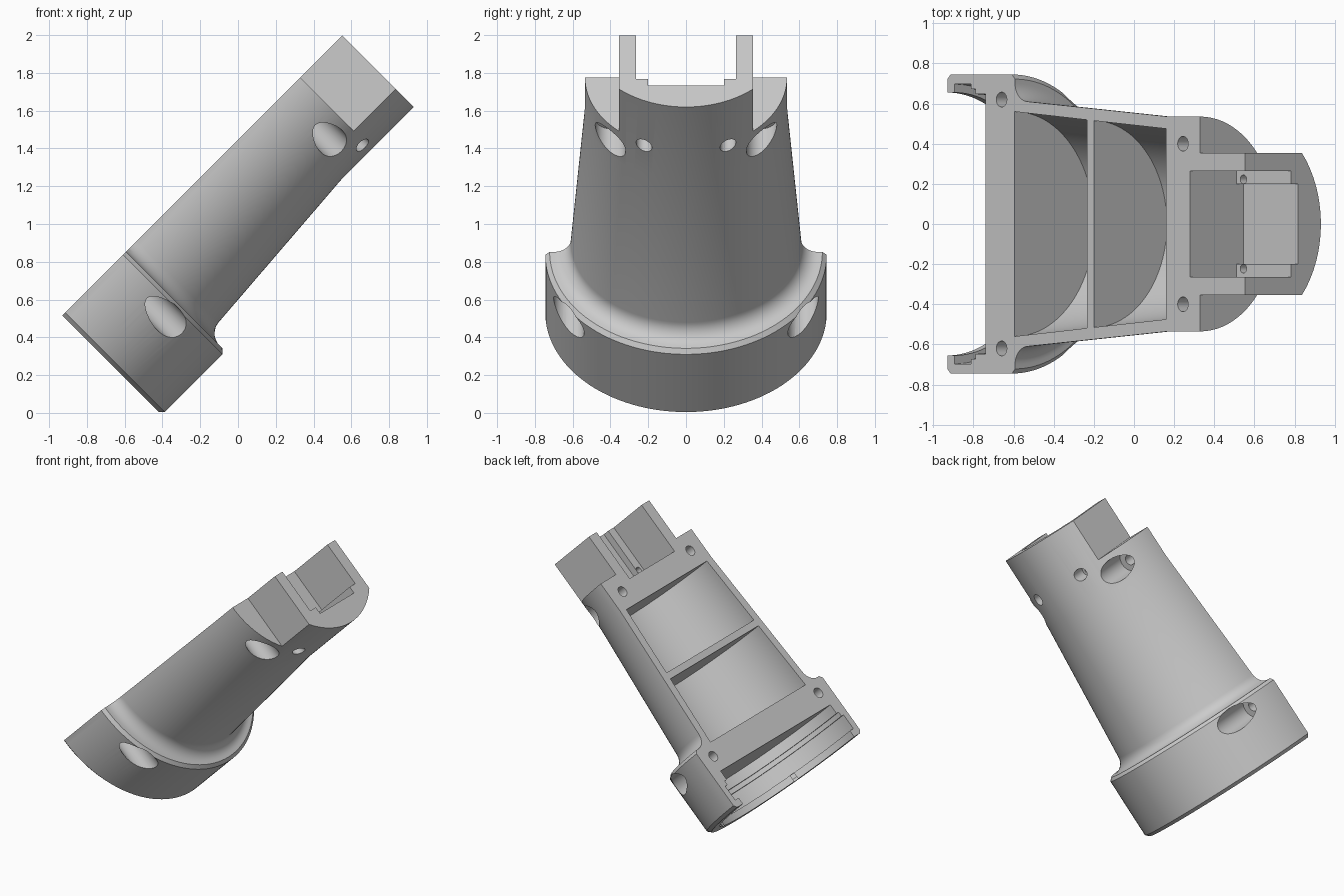
import bpy, bmesh, math
from mathutils import Matrix, Vector

cube = bpy.data.objects.get("Cube")
if cube:
    bpy.data.objects.remove(cube, do_unlink=True)

# Single grey material
grey = bpy.data.materials.new("light_grey")
grey.use_nodes = True
COLOUR = (0.6, 0.6, 0.6, 1)
grey.diffuse_color = COLOUR
grey.node_tree.nodes["Principled BSDF"].inputs["Base Color"].default_value = COLOUR


# Local frame: x along the housing axis, y across, z out of the split face
def finish(bm, name):
    bmesh.ops.recalc_face_normals(bm, faces=bm.faces)
    mesh = bpy.data.meshes.new(name)
    bm.to_mesh(mesh)
    bm.free()
    mesh.materials.append(grey)
    obj = bpy.data.objects.new(name, mesh)
    bpy.context.collection.objects.link(obj)
    return obj


def revolve(name, profile, steps=128, axis=(1, 0, 0), centre=(0, 0, 0)):
    """Turn (position along axis, radius) points into a closed solid."""
    bm = bmesh.new()
    verts = [bm.verts.new((s, 0, r)) for s, r in profile]
    edges = [bm.edges.new(pair) for pair in zip(verts, verts[1:])]
    bmesh.ops.spin(bm, geom=verts + edges, cent=(0, 0, 0), axis=(1, 0, 0),
                   angle=2 * math.pi, steps=steps, use_merge=False)
    bmesh.ops.remove_doubles(bm, verts=bm.verts, dist=1e-5)
    turn = Vector((1, 0, 0)).rotation_difference(Vector(axis)).to_matrix().to_4x4()
    bm.transform(Matrix.Translation(centre) @ turn)
    return finish(bm, name)


def box(name, lo, hi):
    bm = bmesh.new()
    bmesh.ops.create_cube(bm, size=1)
    for v in bm.verts:
        v.co = [l + (c + 0.5) * (h - l) for c, l, h in zip(v.co, lo, hi)]
    return finish(bm, name)


def cut(body, cutter):
    cutter.hide_render = True
    mod = body.modifiers.new("cut", 'BOOLEAN')
    mod.operation = 'DIFFERENCE'
    mod.solver = 'EXACT'
    mod.object = cutter
    bpy.context.view_layer.objects.active = body
    bpy.ops.object.modifier_apply(modifier=mod.name)
    bpy.data.objects.remove(cutter, do_unlink=True)


# Turned outer body: chamfered collar, concave fillet, taper, straight head
fillet = [(0.567 - 0.09 * math.cos(a), 0.70 - 0.09 * math.sin(a))
          for a in [math.radians(9.5 * i) for i in range(10)]]
outline = ([(0, 0), (0, 0.722), (0.023, 0.745), (0.455, 0.745), (0.477, 0.722)]
           + fillet + [(1.556, 0.535), (2.097, 0.535), (2.097, 0)])
shell = revolve("half_housing", outline)

# Split along the axis
cut(shell, box("split_cutter", (-1, -2, 0), (3, 2, 2)))

# Collar recess with an undercut groove
cut(shell, revolve("recess_cutter", [(-0.1, 0), (-0.1, 0.655), (0.05, 0.655), (0.05, 0.697),
                                     (0.165, 0.697), (0.165, 0.672), (0.198, 0.672),
                                     (0.198, 0.647), (0.27, 0.647), (0.27, 0)]))

# Two tapered cavities separated by a rib
for s0, r0, s1, r1 in ((0.474, 0.56, 0.983, 0.519), (1.032, 0.515, 1.541, 0.475)):
    cut(shell, revolve("cavity_cutter", [(s0, 0), (s0, r0), (s1, r1), (s1, 0)]))

# Head pocket with a deeper central channel
cut(shell, box("pocket_cutter", (1.711, -0.265, -0.325), (2.3, 0.265, 0.2)))
cut(shell, box("channel_cutter", (1.711, -0.2, -0.375), (2.3, 0.2, 0.2)))

# Mirrored head flats and counterbored screw holes: s, y, hole, counterbore, shelf depth
HOLES = ((0.382, 0.62, 0.037, 0.081, 0.18),
         (1.66, 0.40, 0.037, 0.081, 0.18),
         (1.761, 0.222, 0.022, 0.042, 0.40))
for side in (-1, 1):
    ys = sorted((side * 0.355, side * 1.0))
    cut(shell, box("flat_cutter", (1.782, ys[0], -1), (2.3, ys[1], 0.2)))
    for s, y, r, bore, shelf in HOLES:
        cut(shell, revolve("screw_cutter",
                           [(-0.1, 0), (-0.1, r), (shelf, r), (shelf, bore), (0.9, bore), (0.9, 0)],
                           steps=32, axis=(0, 0, -1), centre=(s, side * y, 0)))

# Lean the finished part at 45 degrees
shell.data.transform(Matrix.Translation((-0.93, 0, 0.515))
                     @ Matrix.Rotation(math.radians(-45), 4, 'Y'))
shell.data.update()
bpy.ops.object.select_all(action='DESELECT')
shell.select_set(True)
bpy.context.view_layer.objects.active = shell
bpy.ops.object.shade_smooth_by_angle(angle=math.radians(25))
